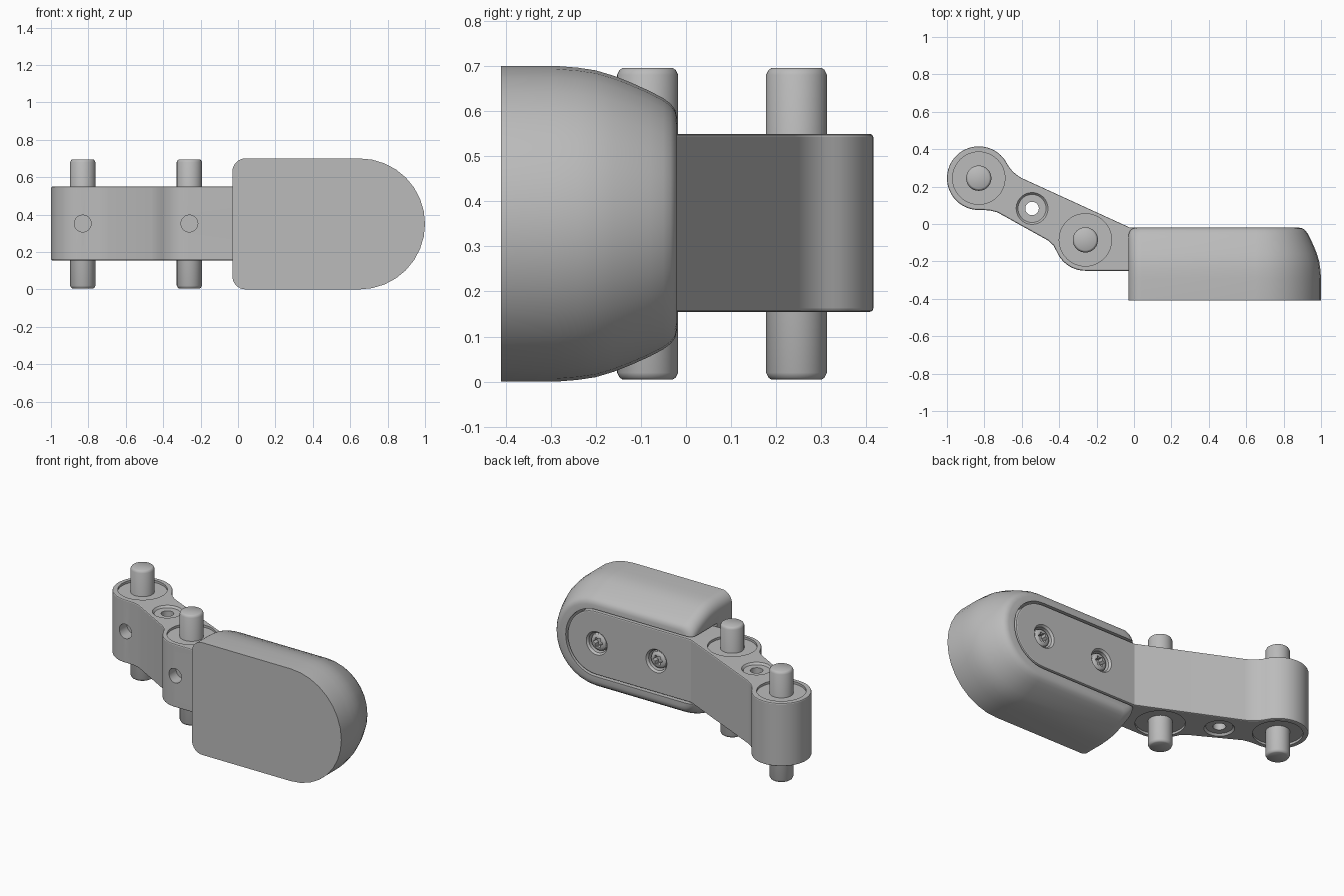
import bpy, bmesh, math
from mathutils import Vector

if "Cube" in bpy.data.objects:
    bpy.data.objects.remove(bpy.data.objects["Cube"], do_unlink=True)

grey = bpy.data.materials.new("satin_grey")
grey.use_nodes = True
grey.diffuse_color = (0.5, 0.5, 0.5, 1)
grey.node_tree.nodes["Principled BSDF"].inputs["Base Color"].default_value = (0.5, 0.5, 0.5, 1)


def loft(name, rings):
    """Solid skinned through equal-length rings of points, capped at both ends."""
    bm = bmesh.new()
    vs = [[bm.verts.new(p) for p in ring] for ring in rings]
    n = len(vs[0])
    for a, b in zip(vs, vs[1:]):
        for i in range(n):
            bm.faces.new((a[i], a[(i + 1) % n], b[(i + 1) % n], b[i]))
    bm.faces.new(vs[0])
    bm.faces.new(vs[-1])
    bmesh.ops.recalc_face_normals(bm, faces=bm.faces)
    mesh = bpy.data.meshes.new(name)
    bm.to_mesh(mesh)
    bm.free()
    ob = bpy.data.objects.new(name, mesh)
    mesh.materials.append(grey)
    bpy.context.collection.objects.link(ob)
    return ob


def arc(cx, cy, r, a0, a1, n):
    return [(cx + r * math.cos(math.radians(a0 + (a1 - a0) * i / n)),
             cy + r * math.sin(math.radians(a0 + (a1 - a0) * i / n))) for i in range(n + 1)]


def turned(name, axis, u, v, profile, n=48):
    """Round part along 'z' or 'y' from (position, radius) pairs."""
    rings = []
    for t, r in profile:
        circle = arc(u, v, r, 0, 360, n)[:-1]
        rings.append([(a, b, t) if axis == 'z' else (a, t, b) for a, b in circle])
    return loft(name, rings)


def stadium_y(name, x0, xc, r, y0, y1):
    """Bar with one round end, cut along y."""
    pts = [(x0, MID - r)] + arc(xc, MID, r, -90, 90, 24) + [(x0, MID + r)]
    return loft(name, [[(x, y, z) for x, z in pts] for y in (y0, y1)])


def boolean(ob, cutter, op='DIFFERENCE'):
    m = ob.modifiers.new("cut", 'BOOLEAN')
    m.object, m.operation, m.solver = cutter, op, 'EXACT'
    cutter.hide_render = True
    return cutter


def finish(ob, angle, cutters=()):
    """Apply the modifiers, drop the cutters and shade."""
    bpy.context.view_layer.update()
    dg = bpy.context.evaluated_depsgraph_get()
    mesh = bpy.data.meshes.new_from_object(ob.evaluated_get(dg))
    ob.modifiers.clear()
    ob.data = mesh
    for c in cutters:
        bpy.data.objects.remove(c, do_unlink=True)
    bpy.ops.object.select_all(action='DESELECT')
    ob.select_set(True)
    bpy.context.view_layer.objects.active = ob
    bpy.ops.object.shade_smooth_by_angle(angle=math.radians(angle))


MID = 0.352                       # mid height
BOT, TOP = 0.155, 0.549           # arm faces
BOSSES = [(-0.83, 0.245), (-0.26, -0.085)]
BUSH = (-0.545, 0.083)
SCREWS = (0.218, 0.63)

# Pad: domed block with one round end, inset towards the back
rings = []
for y, inset, left in [(-0.41, 0, 0), (-0.29, 0, 0), (-0.24, 0.004, 0), (-0.2, 0.010, 0),
                       (-0.16, 0.022, 0), (-0.12, 0.038, 0), (-0.08, 0.056, 0),
                       (-0.05, 0.072, 0.002), (-0.034, 0.084, 0.008),
                       (-0.024, 0.097, 0.018), (-0.02, 0.115, 0.03)]:
    r, x0 = 0.35 - inset, -0.03 + left
    c = 0.07
    pts = (arc(0.65, 0.35, r, -90, 90, 16)
           + arc(x0 + c, 0.35 + r - c, c, 90, 180, 8)
           + arc(x0 + c, 0.35 - r + c, c, 180, 270, 8))
    rings.append([(x, y, z) for x, z in pts])
pad = loft("pad", rings)
slot = boolean(pad, stadium_y("slot_cutter", -0.5, 0.635, 0.209, -0.262, 0.2))
finish(pad, 35, [slot])

# Arm: bent outline with two bosses, trimmed to a round-ended bar
outline = (arc(*BOSSES[0], 0.17, 28, 275, 40)
           + [(-0.77, 0.072), (-0.73, 0.062), (-0.69, 0.04),
              (-0.46, -0.088), (-0.43, -0.115)]
           + arc(*BOSSES[1], 0.165, 208, 270, 10)
           + [(0.9, -0.25), (0.9, -0.02), (-0.02, -0.02)]
           + arc(-0.512, 0.414, 0.19, 245.4, 208, 8)[:-1])
arm = loft("arm", [[(x, y, z) for x, y in outline] for z in (0, 0.7)])
cutters = [boolean(arm, stadium_y("trim", -1.5, 0.635, (TOP - BOT) / 2, -0.6, 0.6), 'INTERSECT')]
bev = arm.modifiers.new("edge_chamfer", 'BEVEL')
bev.width, bev.segments, bev.limit_method = 0.007, 2, 'ANGLE'
bev.angle_limit = math.radians(40)
bev.use_clamp_overlap = False


def cut(axis, u, v, *profile):
    cutters.append(boolean(arm, turned("cutter", axis, u, v, profile)))


# Recesses round the pins, set-screw holes, bushing hole and screw seats
for x, y in BOSSES:
    cut('z', x, y, (TOP - 0.014, 0.14), (TOP + 0.1, 0.14))
    cut('z', x, y, (BOT - 0.1, 0.14), (BOT + 0.014, 0.14))
    cut('y', x, MID, (y - 0.3, 0.045), (y - 0.09, 0.045))
cut('z', *BUSH, (TOP - 0.012, 0.075), (TOP, 0.085), (TOP + 0.1, 0.085))
cut('z', *BUSH, (BOT - 0.1, 0.085), (BOT, 0.085), (BOT + 0.012, 0.075))
cut('z', *BUSH, (0, 0.036), (0.7, 0.036))
for x in SCREWS:
    cut('y', x, MID, (-0.08, 0.062), (-0.032, 0.062), (-0.02, 0.072), (0.1, 0.072))
finish(arm, 22, cutters)

# Pins through the bosses
for name, (x, y) in zip(("outer_pin", "inner_pin"), BOSSES):
    pin = turned(name, 'z', x, y, [(0.005, 0.056), (0.009, 0.062), (0.02, 0.0675),
                                   (0.68, 0.0675), (0.691, 0.062), (0.695, 0.056)])
    finish(pin, 35)

# Domed screws with a six-lobed socket
for name, x in zip(("inner_screw", "outer_screw"), SCREWS):
    screw = turned(name, 'y', x, MID, [(-0.09, 0.055), (-0.05, 0.055), (-0.04, 0.05),
                                       (-0.034, 0.04), (-0.032, 0.034)])
    star = []
    for i in range(24):
        a = math.tau * i / 24
        r = 0.027 + 0.006 * math.cos(6 * a)
        star.append((x + r * math.cos(a), MID + r * math.sin(a)))
    socket = loft("socket_cutter", [[(a, y, b) for a, b in star] for y in (-0.065, 0.0)])
    finish(screw, 30, [boolean(screw, socket)])
